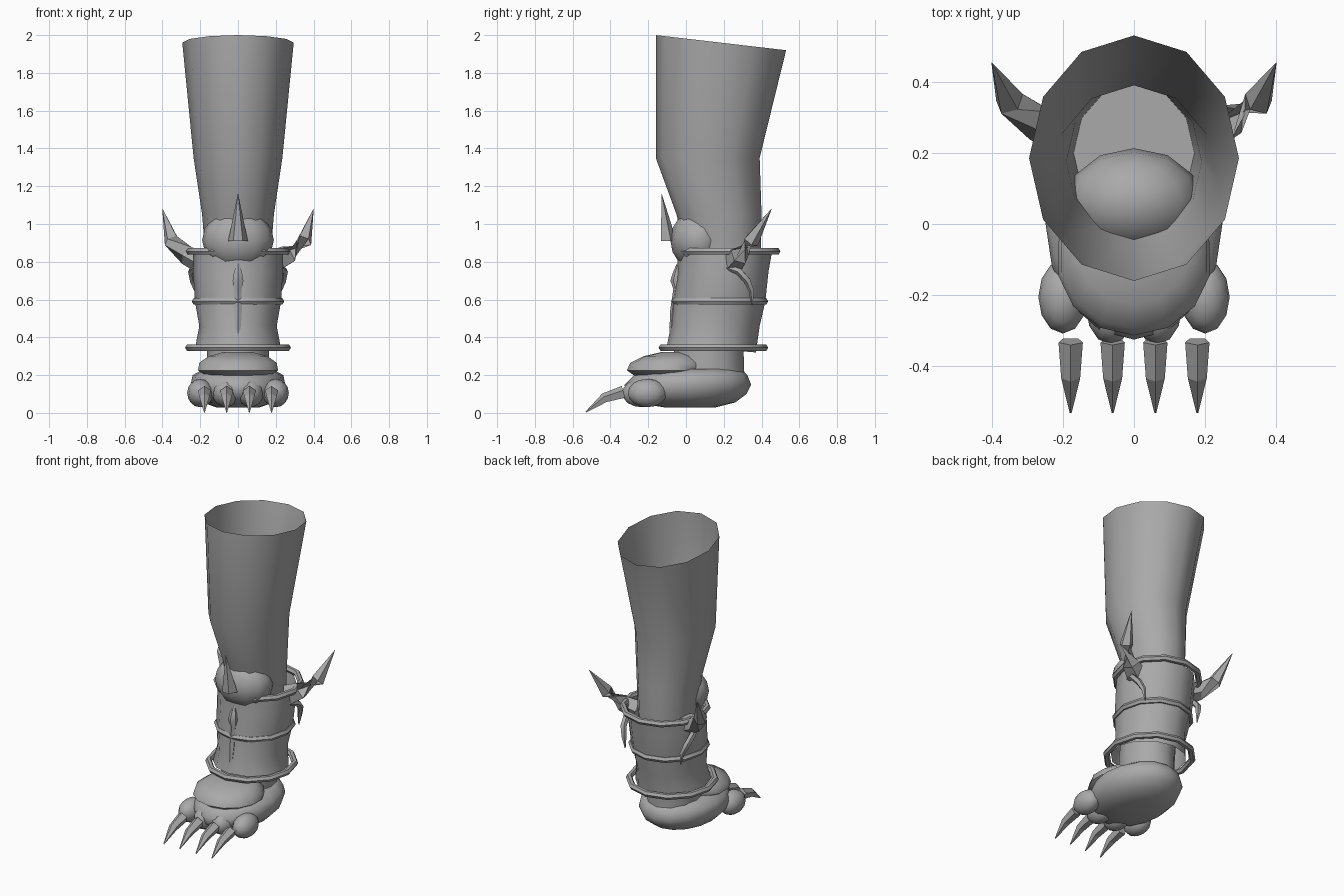
import bpy, bmesh, math
from mathutils import Vector

if "Cube" in bpy.data.objects:
    bpy.data.objects.remove(bpy.data.objects["Cube"])

grey = bpy.data.materials.new("plain grey")
grey.diffuse_color = (0.4, 0.4, 0.4, 1)
grey.use_nodes = True
grey.node_tree.nodes["Principled BSDF"].inputs["Base Color"].default_value = grey.diffuse_color


def finish(name, bm, smooth=True, angle=40):
    bmesh.ops.recalc_face_normals(bm, faces=bm.faces)
    me = bpy.data.meshes.new(name)
    bm.to_mesh(me)
    bm.free()
    me.materials.append(grey)
    ob = bpy.data.objects.new(name, me)
    bpy.context.collection.objects.link(ob)
    if smooth:
        bpy.ops.object.select_all(action='DESELECT')
        ob.select_set(True)
        bpy.context.view_layer.objects.active = ob
        bpy.ops.object.shade_smooth_by_angle(angle=math.radians(angle))
    return ob


def skin(bm, rings, low, high):
    for a, b in zip(rings, rings[1:]):
        n = len(a)
        for i in range(n):
            j = (i + 1) % n
            bm.faces.new((a[i], a[j], b[j], b[i]))
    if low:
        bm.faces.new(rings[0][::-1])
    if high:
        bm.faces.new(rings[-1])


def loft(name, levels, n=12, low=True, high=True, angle=40):
    """Stack of ellipses: (z, centre y, rx, ry, rise towards the back)."""
    bm = bmesh.new()
    rings = []
    for z, cy, rx, ry, *t in levels:
        rise = t[0] if t else 0
        rings.append([bm.verts.new((rx * math.sin(k), cy + ry * math.cos(k), z + rise * math.cos(k)))
                      for k in (2 * math.pi * i / n for i in range(n))])
    skin(bm, rings, low, high)
    return finish(name, bm, angle=angle)


def horn(name, path, n=4, smooth=False, side=1):
    """Tapered tube along points: (x, y, z, radius)."""
    bm = bmesh.new()
    pts = [Vector((p[0] * side, p[1], p[2])) for p in path]
    rings = []
    for i, p in enumerate(pts):
        d = (pts[min(i + 1, len(pts) - 1)] - pts[max(i - 1, 0)]).normalized()
        u = d.cross(Vector((1, 0, 0)) if abs(d.x) < 0.7 else Vector((0, 1, 0))).normalized()
        v = d.cross(u)
        r = path[i][3]
        rings.append([bm.verts.new(p + r * (u * math.cos(k) + v * math.sin(k)))
                      for k in (2 * math.pi * j / n for j in range(n))])
    skin(bm, rings, True, True)
    return finish(name, bm, smooth)


def ball(name, c, r, u=12, v=8):
    bm = bmesh.new()
    bmesh.ops.create_uvsphere(bm, u_segments=u, v_segments=v, radius=1)
    for w in bm.verts:
        w.co = Vector((c[i] + w.co[i] * r[i] for i in range(3)))
    return finish(name, bm)


def band(name, z, cy, rx, ry, t=0.02, n=12, m=6):
    """Elliptical hoop."""
    bm = bmesh.new()
    rings = []
    for i in range(n):
        a = 2 * math.pi * i / n
        ring = []
        for j in range(m):
            b = 2 * math.pi * j / m
            o = t * math.cos(b) - t
            ring.append(bm.verts.new(((rx + o) * math.sin(a), cy + (ry + o) * math.cos(a), z + t * math.sin(b))))
        rings.append(ring)
    skin(bm, rings + rings[:1], False, False)
    return finish(name, bm, angle=35)


# Upper leg: open at the slanted top
loft("upper_leg", [(0.80, 0.20, 0.17, 0.195), (1.05, 0.175, 0.19, 0.225),
                   (1.35, 0.115, 0.235, 0.275), (1.96, 0.185, 0.295, 0.345, -0.04)], high=False)

# Shin guard shell and the ankle inside it
loft("shin_guard", [(0.34, 0.135, 0.228, 0.235, -0.02), (0.46, 0.155, 0.205, 0.235),
                    (0.59, 0.175, 0.228, 0.245), (0.75, 0.195, 0.238, 0.242),
                    (0.85, 0.205, 0.235, 0.25)], low=False, high=False)
loft("ankle", [(0.17, 0.12, 0.16, 0.19), (0.32, 0.12, 0.165, 0.185), (0.80, 0.18, 0.16, 0.18)])

# Hoops around the shin guard
band("top_hoop", 0.855, 0.22, 0.275, 0.28)
band("middle_hoop", 0.59, 0.178, 0.245, 0.257)
band("bottom_hoop", 0.345, 0.145, 0.28, 0.29)

# Knee cap, its spike and the ridge below
ball("knee_cap", (0, 0.065, 0.915), (0.19, 0.148, 0.162))
bm = bmesh.new()
base = [bm.verts.new(c) for c in ((-0.052, -0.08, 0.91), (-0.025, -0.132, 0.91), (0.025, -0.132, 0.91),
                                  (0.052, -0.08, 0.91), (0, -0.05, 0.91))]
tip = bm.verts.new((0, -0.13, 1.165))
bm.faces.new(base)
for i in range(5):
    bm.faces.new((base[i], base[(i + 1) % 5], tip))
finish("knee_spike", bm, False)
horn("shin_ridge", [(0, -0.04, 0.79, 0.008), (0, -0.045, 0.74, 0.025), (0, -0.05, 0.70, 0.033),
                    (0, -0.045, 0.655, 0.022), (0, -0.06, 0.54, 0.024), (0, -0.08, 0.37, 0.01)], 6, True)

# Foot and instep plate
loft("foot", [(0.028, 0.02, 0.11, 0.13), (0.055, 0.0, 0.19, 0.26), (0.10, 0.0, 0.235, 0.32),
              (0.15, 0.01, 0.25, 0.335), (0.20, 0.025, 0.24, 0.30), (0.232, 0.05, 0.18, 0.24)], 16, angle=60)
loft("instep", [(0.195, -0.09, 0.17, 0.18), (0.225, -0.098, 0.218, 0.215), (0.265, -0.09, 0.21, 0.205),
                (0.30, -0.07, 0.16, 0.155), (0.322, -0.05, 0.08, 0.08)], 14, angle=60)

# Side horns with hanging strands, toes and claws, on both sides
for s, tag in ((1, "right"), (-1, "left")):
    horn("side_horn_" + tag, [(0.19, 0.25, 0.80, 0.065), (0.265, 0.285, 0.835, 0.055),
                              (0.35, 0.345, 0.91, 0.043), (0.40, 0.453, 1.08, 0.001)], 5, side=s)
    horn("side_strand_" + tag, [(0.22, 0.21, 0.775, 0.014), (0.245, 0.28, 0.75, 0.02),
                                (0.235, 0.325, 0.70, 0.02), (0.215, 0.348, 0.645, 0.016),
                                (0.205, 0.35, 0.57, 0.003)], 5, True, s)
    for k, (tx, ty, cx) in enumerate(((0.066, -0.235, 0.06), (0.20, -0.205, 0.178))):
        ball(f"toe_{tag}_{k + 1}", (s * tx, ty, 0.105), (0.069, 0.103, 0.075))
        horn(f"claw_{tag}_{k + 1}", [(cx, -0.33, 0.108, 0.036), (cx, -0.43, 0.078, 0.028),
                                     (cx, -0.53, 0.004, 0.003)], 5, side=s)
